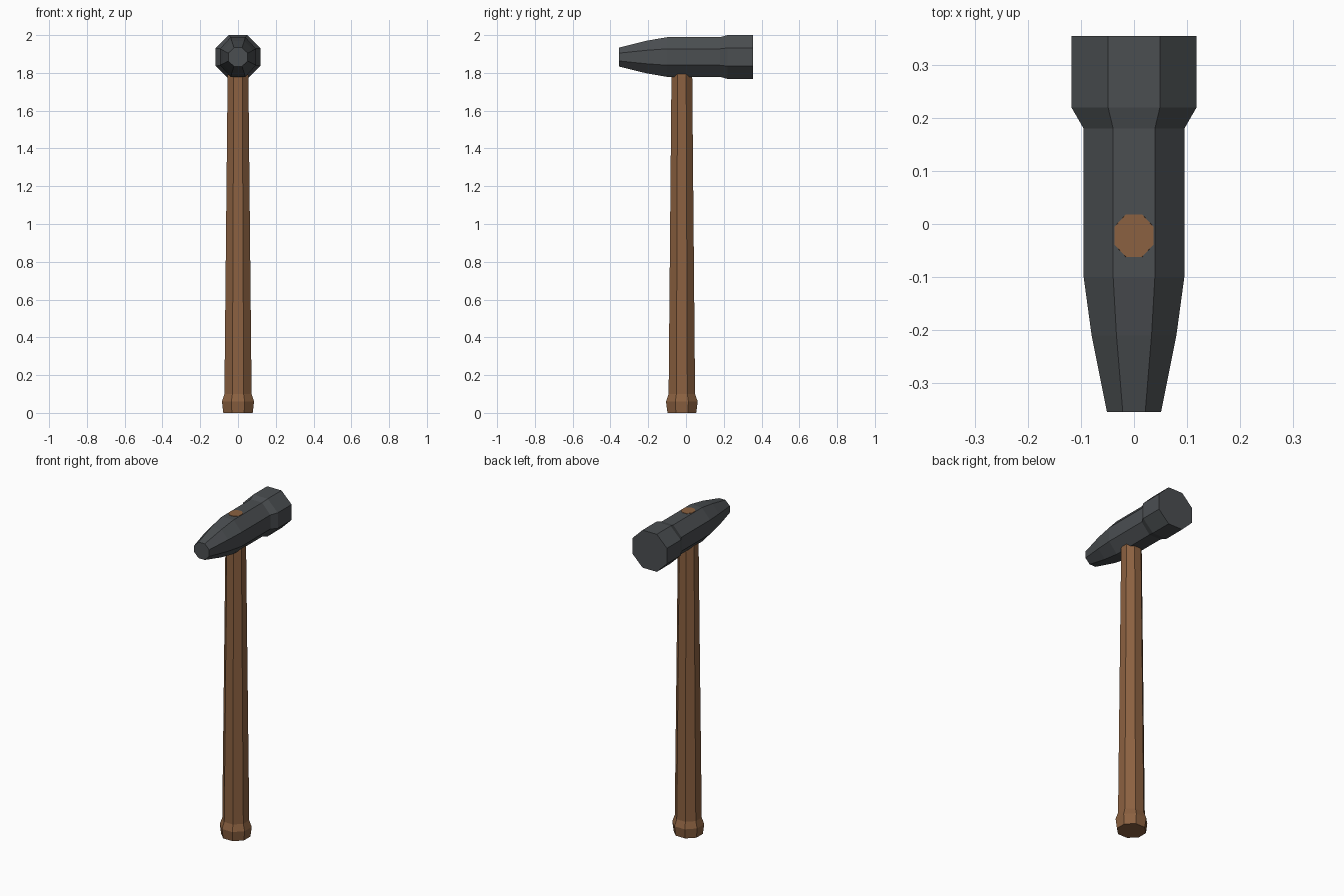
import bpy, bmesh, math
from mathutils import Vector

if "Cube" in bpy.data.objects:
    bpy.data.objects.remove(bpy.data.objects["Cube"], do_unlink=True)


def make_material(name, colour):
    mat = bpy.data.materials.new(name)
    mat.use_nodes = True
    mat.diffuse_color = (*colour, 1)
    mat.node_tree.nodes["Principled BSDF"].inputs["Base Color"].default_value = (*colour, 1)
    return mat


def loft(name, rings, place, mat):
    """Skin flat-sided octagons; each ring is (position, half width, half depth)."""
    bm = bmesh.new()
    loops = []
    for pos, a, b in rings:
        loop = []
        for i in range(8):
            t = math.pi / 8 + i * math.pi / 4
            r = 1 / math.cos(math.pi / 8)
            loop.append(bm.verts.new(place(pos, a * r * math.cos(t), b * r * math.sin(t))))
        loops.append(loop)
    for low, high in zip(loops, loops[1:]):
        for i in range(8):
            j = (i + 1) % 8
            bm.faces.new((low[i], low[j], high[j], high[i]))
    bm.faces.new(loops[0])
    bm.faces.new(loops[-1])
    bmesh.ops.recalc_face_normals(bm, faces=bm.faces)
    mesh = bpy.data.meshes.new(name)
    bm.to_mesh(mesh)
    bm.free()
    mesh.materials.append(mat)
    obj = bpy.data.objects.new(name, mesh)
    bpy.context.collection.objects.link(obj)
    return obj


steel = make_material("dark steel", (0.07, 0.077, 0.083))
wood = make_material("brown wood", (0.26, 0.12, 0.052))

# Head: narrow peen at the front, broad striking face at the back
head_rings = [(-0.355, 0.051, 0.05), (-0.21, 0.08, 0.086), (-0.1, 0.095, 0.105),
              (0.18, 0.095, 0.105), (0.22, 0.118, 0.116), (0.355, 0.118, 0.116)]
loft("hammer_head", head_rings, lambda p, u, v: Vector((u, p, 1.884 + v)), steel)

# Handle: flared butt, tapered shaft, tenon showing through the head
handle_rings = [(0, 0.078, 0.076), (0.06, 0.085, 0.084), (0.1, 0.072, 0.07),
                (1.78, 0.055, 0.055), (1.991, 0.037, 0.04)]
loft("handle", handle_rings, lambda p, u, v: Vector((u, v - 0.022, p)), wood)
